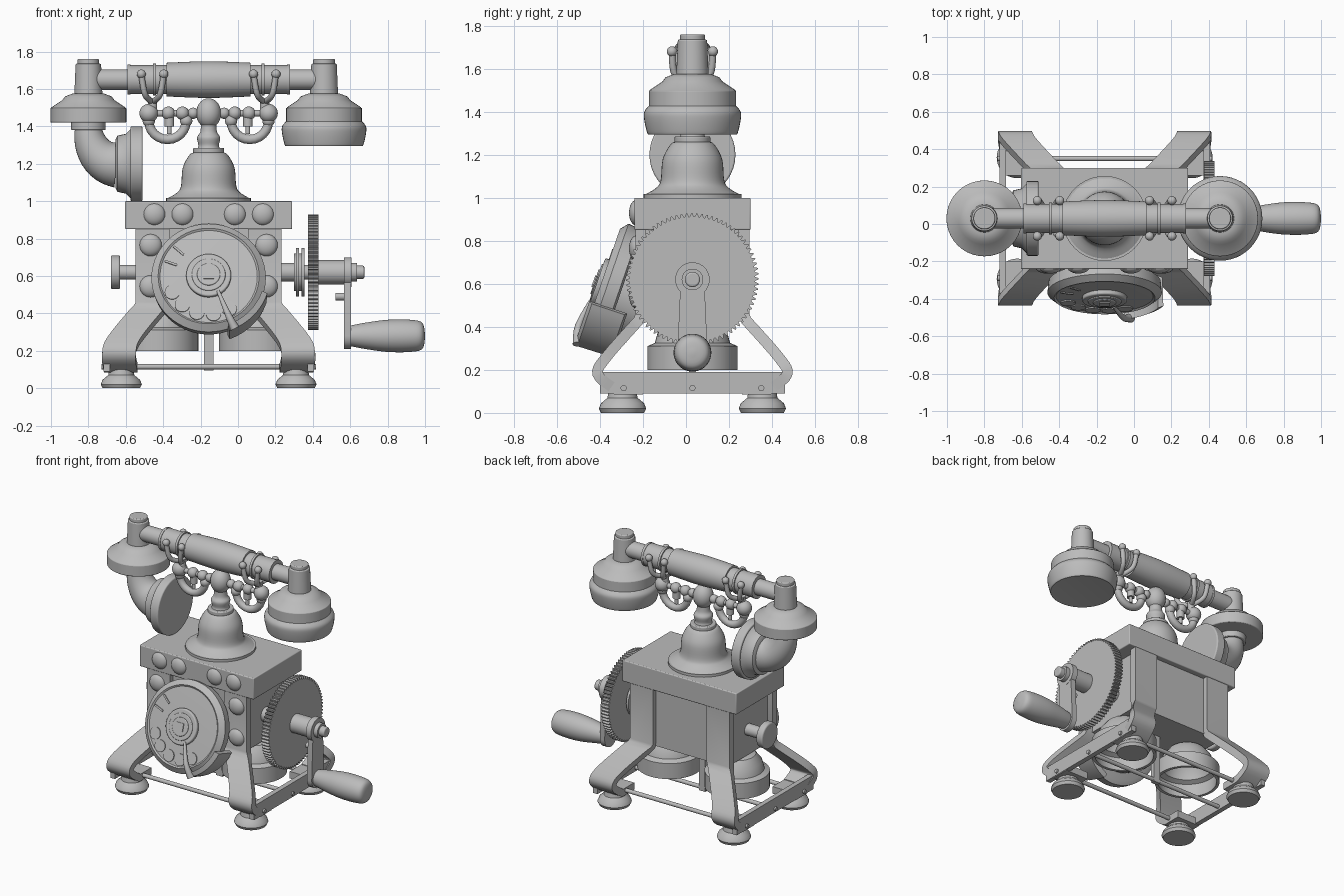
import bpy, bmesh
from math import sin, cos, pi, radians
from mathutils import Vector, Matrix

if "Cube" in bpy.data.objects:
    bpy.data.objects.remove(bpy.data.objects["Cube"], do_unlink=True)

GREY = (.5, .5, .5, 1)
grey = bpy.data.materials.new("plain_grey")
grey.use_nodes = True
grey.diffuse_color = GREY
grey.node_tree.nodes["Principled BSDF"].inputs["Base Color"].default_value = GREY

# Main layout lines
MID_X, MID_Y = -.157, .03
BODY_BOTTOM, SHOULDER, BODY_TOP = .44, .85, 1
AXLE_Z, BAR_Z, CRADLE_Z = .62, 1.65, 1.47
MOUTH_X, EAR_X = -.8, .46
ALONG_X = Matrix.Rotation(pi / 2, 4, "Y")
TO_FRONT = Matrix.Rotation(pi / 2, 4, "X")
UPRIGHT = Matrix()


def finish(name, bm, matrix=UPRIGHT, bevel=0):
    """Turn a bmesh into a shaded object with optional rounded edges."""
    bmesh.ops.recalc_face_normals(bm, faces=bm.faces)
    mesh = bpy.data.meshes.new(name)
    bm.to_mesh(mesh)
    bm.free()
    mesh.transform(matrix)
    mesh.materials.append(grey)
    part = bpy.data.objects.new(name, mesh)
    bpy.context.collection.objects.link(part)
    if bevel:
        rounding = part.modifiers.new("rounding", "BEVEL")
        rounding.width, rounding.segments = bevel, 3
    bpy.ops.object.select_all(action="DESELECT")
    part.select_set(True)
    bpy.context.view_layer.objects.active = part
    bpy.ops.object.shade_smooth_by_angle(angle=radians(35))


def loft(name, rings, matrix=UPRIGHT, closed=False, bevel=0):
    """Skin equal point rings; cap the ends unless the skin closes on itself."""
    bm = bmesh.new()
    loops = [[bm.verts.new(point) for point in ring] for ring in rings]
    pairs = list(zip(loops, loops[1:]))
    if closed:
        pairs.append((loops[-1], loops[0]))
    else:
        bm.faces.new(loops[0])
        bm.faces.new(loops[-1])
    for low, high in pairs:
        for i in range(len(low)):
            bm.faces.new((low[i - 1], low[i], high[i], high[i - 1]))
    finish(name, bm, matrix, bevel)


def circle(radius, height, sides):
    turns = [2 * pi * i / sides for i in range(sides)]
    return [(radius * cos(t), radius * sin(t), height) for t in turns]


def lathe(name, profile, centre, turn=UPRIGHT, sides=40, closed=False, bevel=0):
    """Revolve (radius, height) pairs about the turned axis through centre."""
    matrix = Matrix.Translation(centre) @ turn
    loft(name, [circle(r, h, sides) for r, h in profile], matrix, closed, bevel)


def rod(name, radius, start, end, centre, turn=UPRIGHT, bevel=0):
    lathe(name, [(radius, start), (radius, end)], centre, turn, bevel=bevel)


def box(name, centre, size, matrix=UPRIGHT, bevel=0):
    bm = bmesh.new()
    bmesh.ops.create_cube(bm, size=1)
    place = Matrix.Translation(centre) @ Matrix.Diagonal((*size, 1))
    finish(name, bm, matrix @ place, bevel)


def ball(name, radius, centre, stretch=1):
    bm = bmesh.new()
    bmesh.ops.create_uvsphere(bm, u_segments=24, v_segments=14, radius=radius)
    finish(name, bm, Matrix.Translation(centre) @ Matrix.Diagonal((1, 1, stretch, 1)))


def flow(points, steps=5):
    """Smooth a short list of points into a spline through them."""
    pts = [Vector(p) for p in points]
    pts = [pts[0]] + pts + [pts[-1]]
    out = []
    for a, b, c, d in zip(pts, pts[1:], pts[2:], pts[3:]):
        for t in (i / steps for i in range(steps)):
            out.append(b + t * (c - a) / 2 + t * t * (a - 2.5 * b + 2 * c - d / 2)
                       + t ** 3 * (1.5 * (b - c) + (d - a) / 2))
    return out + [pts[-1]]


def tube(name, path, start, end, side=(0, 1, 0), sides=16):
    """Round tube along a path, tapering from the start to the end radius."""
    pts, side, rings = [Vector(p) for p in path], Vector(side), []
    last = len(pts) - 1
    for i, p in enumerate(pts):
        ahead = pts[min(i + 1, last)] - pts[max(i - 1, 0)]
        across = side.cross(ahead).normalized()
        up = ahead.normalized().cross(across)
        rings.append([p + across * x + up * y
                      for x, y, h in circle(start + (end - start) * i / last, 0, sides)])
    loft(name, rings)


# Body: recessed core and overhanging top
box("body_core", (MID_X, MID_Y, .65), (.7, .46, .42))
box("body_top", (MID_X, MID_Y, .925), (.894, .54, .15), bevel=.006)

# Legs: (outer x, y, z) of a strip that runs down, flares out and curls under
straight = [(.39, .24, SHOULDER), (.39, .24, .46)]
flare = flow([(.4, .25, .43), (.54, .4, .26), (.57, .44, .18), (.56, .36, .11)])
LEG = [Vector(p) for p in straight] + flare + [Vector((.56, .23, .11))]
FOOT = [(.1, 0), (.11, .02), (.1, .045), (.07, .07), (.065, .1)]
for sx, side in ((-1, "right"), (1, "left")):
    for sy, end in ((-1, "front"), (1, "back")):
        strip = []
        for i, p in enumerate(LEG):
            ahead = LEG[min(i + 1, len(LEG) - 1)] - LEG[max(i - 1, 0)]
            skin = Vector((0, -ahead.z, ahead.y)).normalized() * .025
            width = Vector((.18, 0, 0))
            corners = (p + skin, p - skin, p - skin - width, p + skin - width)
            strip.append([(MID_X + sx * c.x, MID_Y + sy * c.y, c.z) for c in corners])
        loft(f"{end}_{side}_leg", strip)
        lathe(f"{end}_{side}_foot", FOOT, (MID_X + sx * .467, MID_Y + sy * .325, 0))
    box(f"{side}_side_beam", (MID_X + sx * .545, MID_Y, .14), (.035, .86, .1))

# Tie rods and centre strut
for offset in (-.32, 0, .32):
    rod("tie_rod", .014, -.574, .574, (MID_X, MID_Y + offset, .115), ALONG_X)
box("centre_strut", (MID_X, MID_Y, .27), (.05, .03, .35))

# Hollow bells under the body
outside = [(.21, .2), (.21, .31), (.175, .325), (.16, .38), (.12, .43), (.03, .45)]
inside = [(r * .93, h - .015) for r, h in outside[:0:-1]] + [(.19, .2)]
for s in (-1, 1):
    lathe("bell", outside + inside, (MID_X + s * .265, MID_Y, 0), closed=True)

# Domed bosses on the front
dome = [(.06 * cos(t), .035 * sin(t)) for t in (i * pi / 13 for i in range(7))]
for s in (-1, 1):
    for out, z in ((.14, .93), (.29, .93), (.31, .765), (.31, .545)):
        lathe("front_boss", dome, (MID_X + s * out, -.23, z), TO_FRONT, 24)

# Tilted dial, built flat and leaned back
tilt = Matrix.Rotation(radians(71), 4, "X")
HUB = (MID_X, -.395, .6)
dial = Matrix.Translation(HUB) @ tilt
rod("dial_mount", .22, -.2, -.09, HUB, tilt)
lathe("dial_plate", [(.27, -.1), (.3, -.09), (.306, -.03), (.27, 0), (.26, -.008), (.15, -.004)],
      HUB, tilt, 56)
rod("dial_outer_ring", .12, -.01, .02, HUB, tilt, .008)
rod("dial_inner_ring", .09, 0, .026, HUB, tilt, .005)
rod("dial_button", .062, 0, .032, HUB, tilt, .005)
box("dial_centre", (0, 0, .03), (.055, .055, .016), dial)
for degrees in range(205, 320, 24):
    spot = dial @ Matrix.Rotation(radians(degrees), 4, "Z") @ Vector((.215, 0, 0))
    rod("finger_hole", .04, -.006, .001, spot, tilt)
for degrees in (138, 160):
    box("dial_mark", (.215, 0, 0), (.07, .012, .006),
        dial @ Matrix.Rotation(radians(degrees), 4, "Z"))
band = []
for degrees in range(-70, -17, 4):
    a = radians(degrees)
    band.append([(r * cos(a), r * sin(a), h)
                 for r, h in ((.295, -.16), (.325, -.15), (.33, .01), (.3, .025))])
loft("finger_stop_band", band, dial)
pointer = [(.14, -.3, .01), (.1, -.22, .035), (.05, -.09, .02)]
tube("finger_stop", [dial @ p for p in flow(pointer)], .025, .008, (1, 0, 0))

# Side knob
knob = (-.65, MID_Y, AXLE_Z)
rod("knob_shaft", .04, 0, .15, knob, ALONG_X)
rod("knob_head", .09, -.03, .02, knob, ALONG_X, .01)

# Crank: axle, grooved collar, gear, arm and handle
axis = (0, MID_Y, AXLE_Z)
rod("axle_boss", .05, .18, .3, axis, ALONG_X)
for start in (.31, .34):
    rod("collar_disc", .13, start, start + .016, axis, ALONG_X)
rod("collar_core", .1, .3, .345, axis, ALONG_X)
rod("axle_neck", .04, .34, .4, axis, ALONG_X)
rod("axle_sleeve", .065, .4, .57, axis, ALONG_X)
rod("crank_head", .08, .566, .606, axis, ALONG_X)
rod("crank_nut", .05, .6, .635, axis, ALONG_X)
rod("axle_end", .035, .6, .675, axis, ALONG_X, .008)

TEETH = 80
gear = []
for x in (.375, .43):
    rim = circle(1, x, TEETH * 4)
    reach = [.308 if i % 4 < 2 else .292 for i in range(len(rim))]
    gear.append([(r * u, r * v, h) for r, (u, v, h) in zip(reach, rim)])
loft("gear_wheel", gear, Matrix.Translation(axis) @ ALONG_X)

HANDLE_Z = .28
half = [i * pi / 12 for i in range(13)]
outline = [(.055 * cos(t), AXLE_Z + .055 * sin(t)) for t in half]
outline += [(-.07 * cos(t), HANDLE_Z - .07 * sin(t)) for t in half]
loft("crank_arm", [[(x, MID_Y + y, z) for y, z in outline] for x in (.567, .605)])
rod("crank_peg", .02, .52, .57, (0, MID_Y, .49), ALONG_X)
grip = flow([(.055, .6), (.07, .68), (.086, .8), (.086, .92), (.07, .985), (.01, 1)])
lathe("crank_handle", grip, (0, MID_Y, HANDLE_Z), ALONG_X)

# Pedestal: flared base, bell-shaped body, collar and neck
pedestal = (MID_X, MID_Y, BODY_TOP)
rod("pedestal_base", .227, 0, .018, pedestal)
lathe("pedestal_body", flow([(.22, .015), (.17, .045), (.148, .08), (.138, .18), (.1, .25), (.07, .26)]),
      pedestal)
rod("pedestal_collar", .083, .255, .285, pedestal, bevel=.006)
lathe("pedestal_neck", flow([(.06, .28), (.055, .3), (.062, .34), (.045, .37), (.04, .42)]), pedestal)
ball("cradle_hub", .067, (MID_X, MID_Y, CRADLE_Z), 1.2)

# Cradle arms with beads, hanging loops and forked rests
for s in (-1, 1):
    def along(out, z=CRADLE_Z, y=0):
        return (MID_X + s * out, MID_Y + y, z)

    tube("cradle_arm", [along(0), along(.32)], .018, .018)
    for out, radius in ((.083, .03), (.14, .036), (.215, .036), (.32, .05)):
        ball("cradle_bead", radius, along(out))
    loop = [along(.22 + .1 * cos(t), 1.43 - .1 * sin(t)) for t in half]
    tube("cradle_loop", loop, .025, .025)
    for tip in (loop[0], loop[-1]):
        ball("loop_end", .033, tip)
    rod("cradle_pin", .012, -.11, 0, along(.21))
    rod("cradle_pin_collar", .025, -.07, 0, along(.21))
    rod("fork_stem", .025, 0, .08, along(.3))
    for fx in (-1, 1):
        for fy in (-1, 1):
            prong = [along(.3 + fx * a, z, fy * b)
                     for a, b, z in ((0, 0, 1.53), (.04, .08, 1.57), (.06, .095, 1.68))]
            tube("fork_prong", flow(prong), .016, .016, (1, 0, 0))
            ball("prong_tip", .024, prong[-1])

# Handset bar: swelling grip with matching ferrules and thin ends
bar = (MID_X, MID_Y, BAR_Z)
lathe("handset_grip", flow([(.09, -.225), (.098, 0), (.09, .225)]), bar, ALONG_X)
rod("handset_ferrules", .077, -.43, .43, bar, ALONG_X)
rod("handset_ends", .055, -.63, .63, bar, ALONG_X)
for s in (-1, 1):
    for out, radius in ((.29, .086), (.427, .08)):
        rod("handset_ring", radius, s * out - .008, s * out + .008, bar, ALONG_X)

# Posts and flared hoods at both ends of the handset
for name, x in (("mouth", MOUTH_X), ("ear", EAR_X)):
    place = (x, MID_Y, 0)
    rod(f"{name}_post_cap", .058, 1.7, 1.76, place, bevel=.006)
    lathe(f"{name}_post", [(.068, 1.735), (.075, 1.57)], place, bevel=.006)
    lathe(f"{name}_hood", [(.085, 1.575), (.125, 1.56), (.14, 1.54), (.2, 1.5)], place)
    rod(f"{name}_hood_rim", .203, 1.42, 1.5, place, bevel=.006)

# Earpiece cup
cup = flow([(.2, 1.43), (.224, 1.4), (.224, 1.36), (.21, 1.3), (.2, 1.295)])
lathe("ear_cup", cup, (EAR_X, MID_Y, 0), sides=48)

# Mouthpiece: collar, widening elbow and horn facing inward
rod("horn_collar", .092, 1.38, 1.43, (MOUTH_X, MID_Y, 0), bevel=.005)
elbow = [(MOUTH_X + .15 - .15 * cos(t / 2), MID_Y, 1.39 - .19 * sin(t / 2)) for t in half]
tube("horn_elbow", elbow, .072, .127, sides=32)
horn = (0, MID_Y, 1.2)
lathe("horn_flare", [(.13, -.655), (.15, -.645), (.16, -.6), (.19, -.57)], horn, ALONG_X)
rod("horn_mouth", .2, -.575, -.51, horn, ALONG_X, .008)
